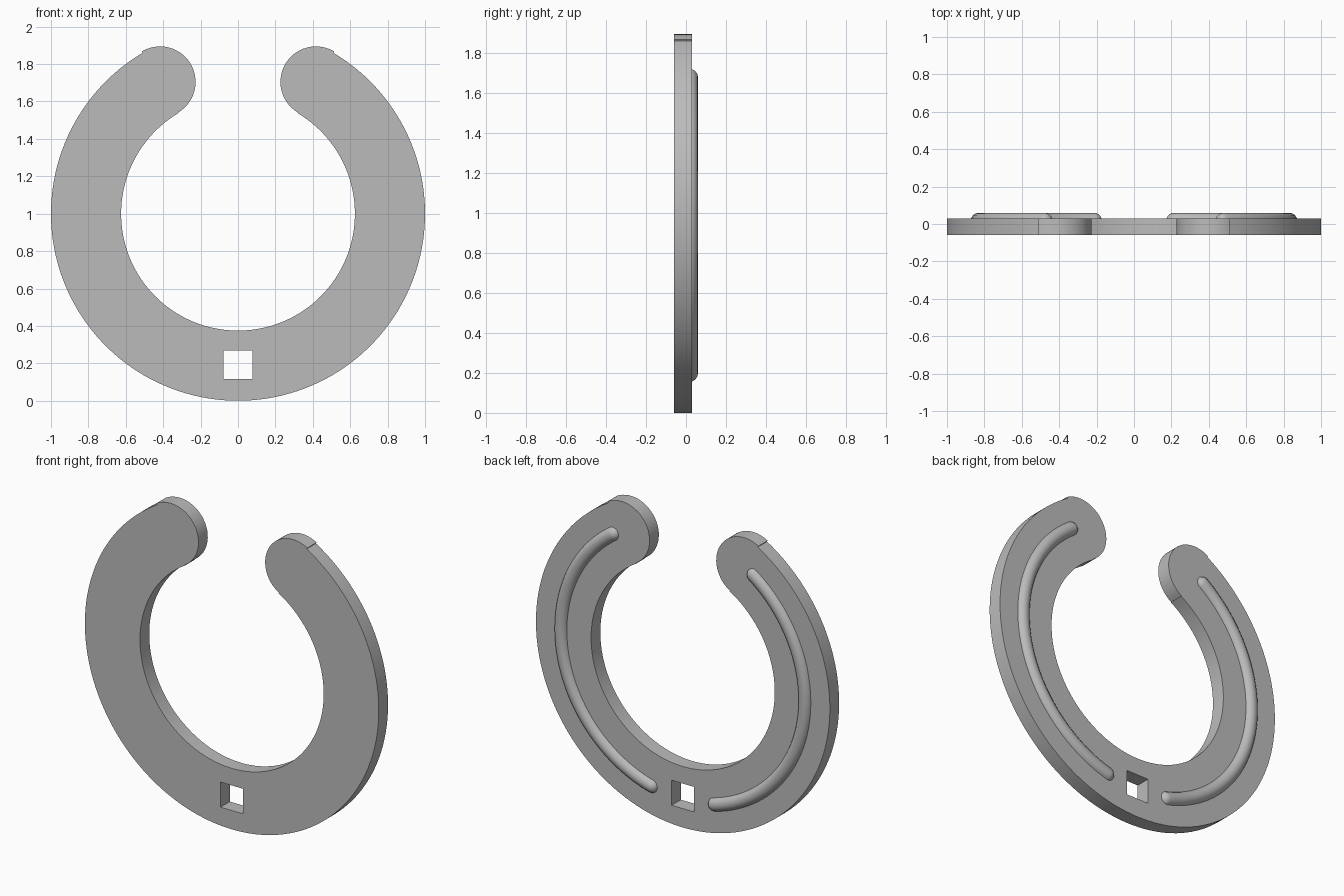
import bpy
from math import sin, cos, pi, radians, sqrt

cube = bpy.data.objects.get("Cube")
if cube:
    bpy.data.objects.remove(cube)

grey = bpy.data.materials.new("plain grey")
grey.use_nodes = True
colour = (0.5, 0.5, 0.5, 1)
grey.diffuse_color = colour
grey.node_tree.nodes["Principled BSDF"].inputs["Base Color"].default_value = colour

CENTRE_Z = 1.0


def arc(radius, start, end, steps, cx=0, cy=0):
    """Points on an arc, angles measured from straight up toward +x."""
    angles = [start + (end - start) * i / steps for i in range(steps + 1)]
    return [(cx + radius * sin(a), cy + radius * cos(a)) for a in angles]


def add_spline(curve, points, cyclic, radii=None):
    spline = curve.splines.new("POLY")
    spline.points.add(len(points) - 1)
    for i, (x, y) in enumerate(points):
        spline.points[i].co = (x, y, 0, 1)
        spline.points[i].radius = radii[i] if radii else 1
    spline.use_cyclic_u = cyclic


def finish(name, curve, y):
    """Stand the curve upright, turn it into a mesh and shade it."""
    obj = bpy.data.objects.new(name, curve)
    bpy.context.collection.objects.link(obj)
    obj.location = (0, y, CENTRE_Z)
    obj.rotation_euler.x = pi / 2
    curve.materials.append(grey)
    bpy.ops.object.select_all(action="DESELECT")
    obj.select_set(True)
    bpy.context.view_layer.objects.active = obj
    bpy.ops.object.convert(target="MESH")
    bpy.ops.object.shade_smooth_by_angle(angle=radians(30))


# Open ring plate with rounded ends and a square hole
gap = radians(30.6)
cap_mid, cap_r = 0.8185, 0.19
cap_x, cap_y = cap_mid * sin(gap), cap_mid * cos(gap)
outline = arc(1.0, gap, 2 * pi - gap, 128)
outline += arc(cap_r, -gap, pi - gap, 28, -cap_x, cap_y)
outline += arc(0.625, 2 * pi - gap, gap, 112)
outline += arc(cap_r, pi + gap, 2 * pi + gap, 28, cap_x, cap_y)

plate = bpy.data.curves.new("ring_plate", "CURVE")
plate.dimensions = "2D"
plate.fill_mode = "BOTH"
plate.extrude = 0.045
add_spline(plate, outline, True)
h, hole_y = 0.077, 0.193 - CENTRE_Z
add_spline(plate, [(sx * h, hole_y + sy * h)
                   for sx, sy in ((-1, -1), (1, -1), (1, 1), (-1, 1))], True)
finish("ring_plate", plate, -0.015)

# Round ribs on the back, with domed ends
rib_r, rib_mid = 0.043, 0.83
first, last = radians(35.2), radians(165)
dome = rib_r / rib_mid
offsets = [-dome * cos(i * pi / 16) for i in range(9)]
angles = [first + o for o in offsets]
angles += [first + (last - first) * i / 64 for i in range(1, 64)]
angles += [last - o for o in reversed(offsets)]


def rib_radius(a):
    beyond = max(first - a, a - last, 0) / dome
    return max(sqrt(max(1 - beyond ** 2, 0)), 0.001)


for side, name in ((1, "left_rib"), (-1, "right_rib")):
    rib = bpy.data.curves.new(name, "CURVE")
    rib.dimensions = "3D"
    rib.bevel_depth = rib_r
    rib.bevel_resolution = 6
    add_spline(rib, [(side * rib_mid * sin(a), rib_mid * cos(a)) for a in angles],
               False, [rib_radius(a) for a in angles])
    finish(name, rib, 0.017)
